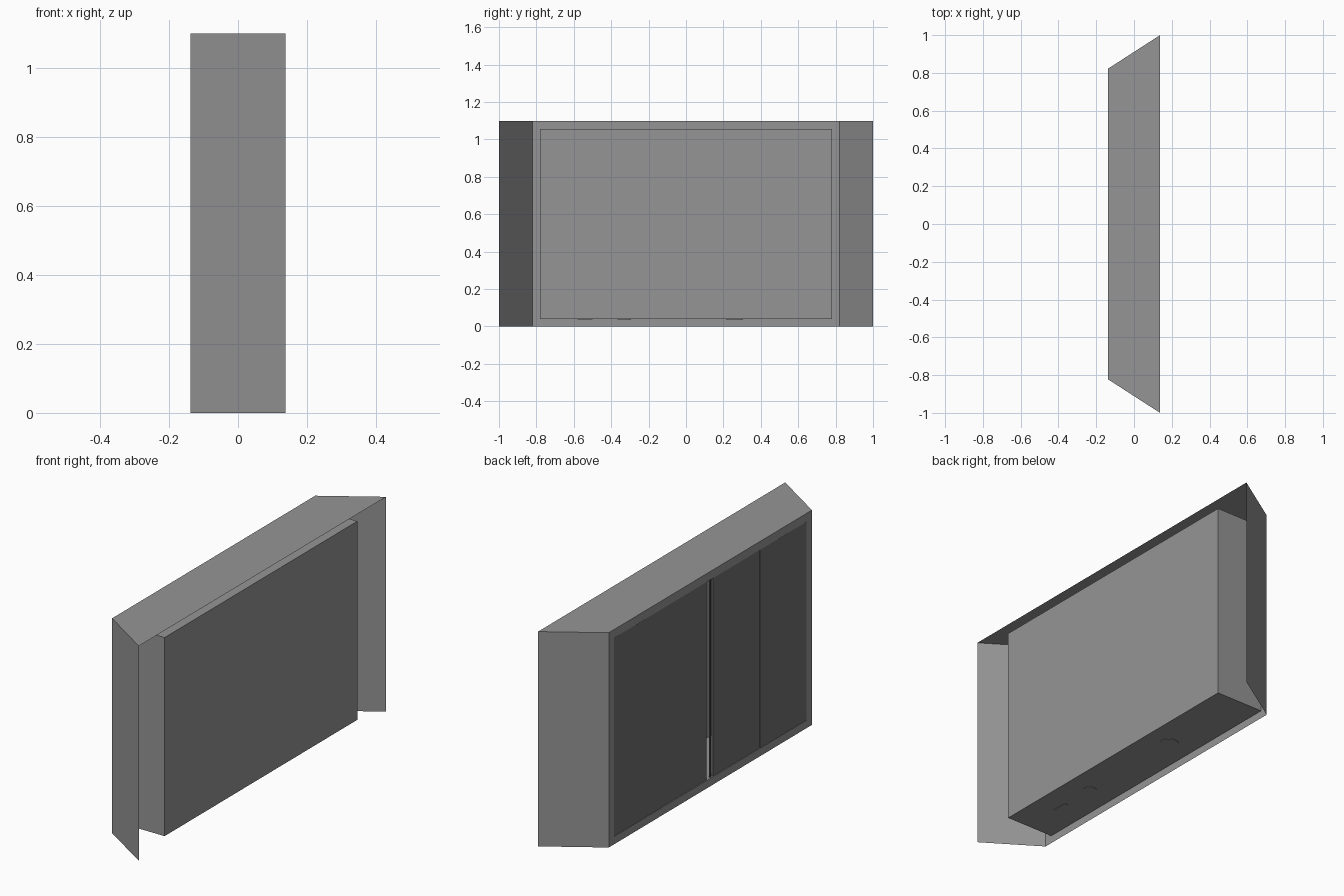
import bpy, bmesh

if "Cube" in bpy.data.objects:
    bpy.data.objects.remove(bpy.data.objects["Cube"])

XF, XB, XBOX = -0.138, 0.138, 0.13     # frame plane, shell rear, cabinet rear
H = 1.1


def material(name, v):
    m = bpy.data.materials.new(name)
    m.diffuse_color = (v, v, v, 1)
    m.use_nodes = True
    m.node_tree.nodes["Principled BSDF"].inputs["Base Color"].default_value = m.diffuse_color
    return m


GREY = material("mid grey", 0.30)
DARK = material("dark grey", 0.16)


def ring(x, y, z0, z1):
    # sides in order: -y, top, +y, bottom
    return [(x, -y, z0), (x, -y, z1), (x, y, z1), (x, y, z0)]


def finish(bm, name, mat):
    me = bpy.data.meshes.new(name)
    bm.to_mesh(me)
    bm.free()
    me.materials.append(mat)
    ob = bpy.data.objects.new(name, me)
    bpy.context.collection.objects.link(ob)
    return ob


def sheet(name, a, b, sides=(0, 1, 2, 3), cap=False):
    # thin walls between two rectangular rings
    bm = bmesh.new()
    va = [bm.verts.new(p) for p in a]
    vb = [bm.verts.new(p) for p in b]
    for i in sides:
        j = (i + 1) % 4
        bm.faces.new((va[i], va[j], vb[j], vb[i]))
    if cap:
        bm.faces.new(va[::-1])
    finish(bm, name, GREY)


def box(name, x0, x1, y0, y1, z0, z1, mat):
    bm = bmesh.new()
    bmesh.ops.create_cube(bm, size=1)
    for v in bm.verts:
        v.co = (x1 if v.co.x > 0 else x0, y1 if v.co.y > 0 else y0,
                z1 if v.co.z > 0 else z0)
    return finish(bm, name, mat)


# slanted side walls and top, open at the bottom and rear
sheet("outer_shell", ring(XB, 1.0, 0, H), ring(XF, 0.822, 0, H), sides=(0, 1, 2))
# flat border around the opening
sheet("front_frame", ring(XF, 0.822, 0, H), ring(XF, 0.78, 0.04, 1.057))
# recessed cabinet body
sheet("cabinet_box", ring(XBOX, 0.78, 0.04, 1.057), ring(XF, 0.78, 0.04, 1.057), cap=True)

# two pairs of door panels with a narrow gap between them
for side, s in (("left", 1), ("right", -1)):
    for part, ya, yb, dx in (("outer", 0.402, 0.779, 0.001), ("inner", 0.025, 0.402, 0.003)):
        y0, y1 = sorted((s * ya, s * yb))
        box(f"{side}_{part}_door", XF + dx, XF + dx + 0.008, y0, y1, 0.041, 1.056, DARK)
# thin door seal in the gap
box("door_seal", XF + 0.004, XF + 0.01, -0.012, -0.004, 0.041, 1.056, DARK)

# cabinet contents, bases just showing under the floor
for name, y, r, h in (("cup", 0.26, 0.045, 0.14), ("jar", -0.33, 0.035, 0.12)):
    bm = bmesh.new()
    bmesh.ops.create_cone(bm, cap_ends=True, segments=24, radius1=r, radius2=r, depth=h)
    bmesh.ops.translate(bm, vec=(0, y, 0.038 + h / 2), verts=bm.verts)
    finish(bm, name, GREY)
box("small_box", -0.012, 0.012, -0.58, -0.5, 0.038, 0.1, GREY)
